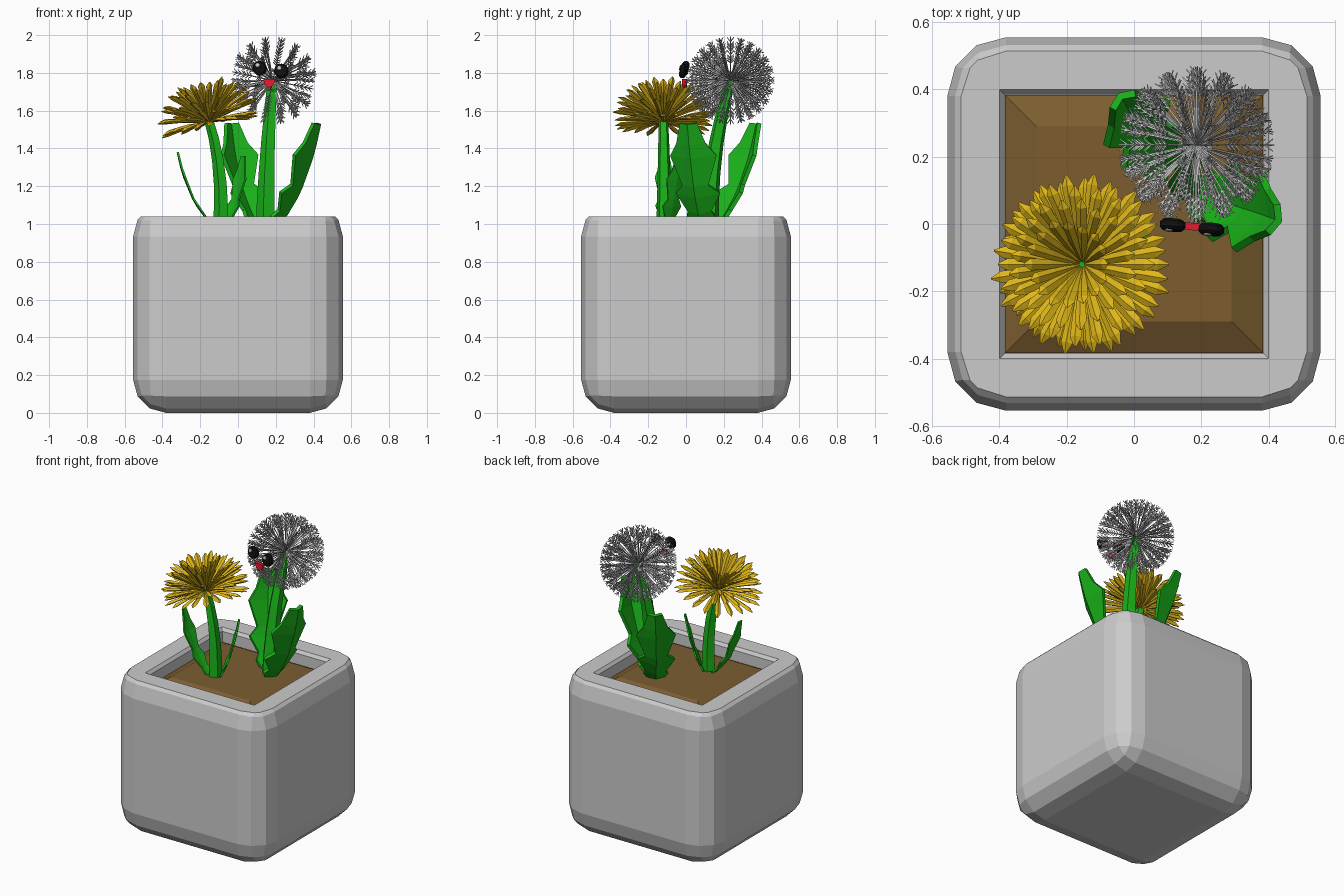
import bpy, bmesh, math, random
from mathutils import Vector, Matrix

if "Cube" in bpy.data.objects:
    bpy.data.objects.remove(bpy.data.objects["Cube"])
random.seed(4)
V = Vector

def material(name, col):
    m = bpy.data.materials.new(name)
    m.diffuse_color = (*col, 1)
    m.use_nodes = True
    m.node_tree.nodes["Principled BSDF"].inputs["Base Color"].default_value = m.diffuse_color
    return m

GREEN = material("leaf_green", (0.01, 0.45, 0.01))
YELLOW = material("petal_yellow", (0.75, 0.48, 0.01))
BROWN = material("soil_brown", (0.20, 0.11, 0.03))
BLACK = material("eye_black", (0.005, 0.005, 0.005))
RED = material("mouth_red", (0.8, 0.01, 0.03))

def finish(bm, name, mat=None):
    bmesh.ops.recalc_face_normals(bm, faces=bm.faces[:])
    me = bpy.data.meshes.new(name)
    bm.to_mesh(me)
    bm.free()
    ob = bpy.data.objects.new(name, me)
    bpy.context.collection.objects.link(ob)
    if mat:
        me.materials.append(mat)
    return ob

def tube(bm, pts, radii, n, flat=1.0, hint=V((0.01, 0.02, 1))):
    """Loft n-sided rings along pts; flat squashes the ring along its normal."""
    rings = []
    for i, p in enumerate(pts):
        d = (pts[min(i + 1, len(pts) - 1)] - pts[max(i - 1, 0)]).normalized()
        s = d.cross(hint).normalized()
        u = s.cross(d)
        rings.append([bm.verts.new(p + radii[i] * (s * math.cos(a) + u * flat * math.sin(a)))
                      for a in (2 * math.pi * k / n for k in range(n))])
    for a, b in zip(rings, rings[1:]):
        for k in range(n):
            bm.faces.new((a[k], a[(k + 1) % n], b[(k + 1) % n], b[k]))
    bm.faces.new(rings[0])
    bm.faces.new(rings[-1])

def bezier(a, b, c, t):
    return a * (1 - t) ** 2 + b * 2 * t * (1 - t) + c * t * t

# Pot: bevelled cube, sliced near the top, hollowed with a small inner lip
bm = bmesh.new()
bmesh.ops.create_cube(bm, size=1.11, matrix=Matrix.Translation((0, 0, 0.555)))
bmesh.ops.bevel(bm, geom=bm.edges[:], offset=0.175, segments=3, profile=0.5, affect='EDGES')
bmesh.ops.bisect_plane(bm, geom=bm.verts[:] + bm.edges[:] + bm.faces[:],
                       plane_co=(0, 0, 1.04), plane_no=(0, 0, 1), clear_outer=True)
outer = [e for e in bm.edges if e.is_boundary]
rings = [[bm.verts.new((x * h, y * h, z)) for x, y in ((-1, -1), (1, -1), (1, 1), (-1, 1))]
         for h, z in ((0.40, 1.04), (0.385, 1.02), (0.385, 0.9))]
for a, b in zip(rings, rings[1:]):
    for k in range(4):
        bm.faces.new((a[k], a[(k + 1) % 4], b[(k + 1) % 4], b[k]))
bm.faces.new(rings[-1])
inner = [bm.edges.get((rings[0][k], rings[0][(k + 1) % 4])) for k in range(4)]
bmesh.ops.triangle_fill(bm, edges=outer + inner, use_beauty=True, normal=(0, 0, 1))
finish(bm, "pot")

# Soil: low square mound
bm = bmesh.new()
bmesh.ops.create_cone(bm, cap_ends=True, segments=4, radius1=0.384 * 2 ** .5, radius2=0.29 * 2 ** .5, depth=0.05,
                      matrix=Matrix.Translation((0, 0, 0.975)) @ Matrix.Rotation(math.pi / 4, 4, 'Z'))
finish(bm, "soil", BROWN)

# Stems: five-sided, bending
def stem(name, a, b, c, r0, r1):
    bm = bmesh.new()
    ts = [i / 5 for i in range(6)]
    tube(bm, [bezier(a, b, c, t) for t in ts], [r0 + (r1 - r0) * t for t in ts], 5, hint=V((0, 1, 0.01)))
    finish(bm, name, GREEN)

HEAD = V((-0.155, -0.12, 1.56))
PUFF = V((0.185, 0.235, 1.76))
stem("flower_stem", V((-0.09, -0.115, 0.95)), V((-0.07, -0.115, 1.3)), HEAD, 0.045, 0.026)
stem("seed_stem", V((0.15, 0.12, 0.95)), V((0.15, 0.12, 1.35)), PUFF, 0.058, 0.028)

# Leaves: toothed blade folded along the midrib
TEETH = [(0, .30), (.14, .62), (.24, .5), (.42, .95), (.52, .55), (.76, 1), (.86, .62), (1, .35)]
def leaf(name, a, b, c, width, fold, tip, thick):
    bm = bmesh.new()
    rows = []
    side = V((c.x - a.x, c.y - a.y, 0)).cross(V((0, 0, 1))).normalized()
    for i, (t, w) in enumerate(TEETH):
        p = bezier(a, b, c, t)
        d = (bezier(a, b, c, min(t + .05, 1)) - bezier(a, b, c, max(t - .05, 0))).normalized()
        w = w * width * (tip if i == len(TEETH) - 1 else 1)
        up = side.cross(d).normalized() * fold * w
        rows.append([bm.verts.new(q) for q in (p - side * w + up, p, p + side * w + up)])
    for r, s in zip(rows, rows[1:]):
        for k in (0, 1):
            bm.faces.new((r[k], r[k + 1], s[k + 1], s[k]))
    ob = finish(bm, name, GREEN)
    mod = ob.modifiers.new("thickness", 'SOLIDIFY')
    mod.thickness = thick
    mod.offset = 0

leaf("seed_leaf_right", V((0.18, 0.09, 0.97)), V((0.35, 0.04, 1.12)), V((0.43, 0.01, 1.53)), 0.125, 0.45, 1, 0.022)
leaf("seed_leaf_back", V((0.12, 0.15, 0.97)), V((0.0, 0.30, 1.12)), V((-0.04, 0.38, 1.53)), 0.115, 0.45, 1, 0.022)
leaf("flower_leaf_left", V((-0.10, -0.11, 0.97)), V((-0.26, -0.11, 1.08)), V((-0.32, -0.11, 1.38)), 0.055, 0.1, 0.9, 0.010)
leaf("flower_leaf_right", V((-0.08, -0.10, 0.97)), V((0.0, -0.07, 1.08)), V((0.03, -0.03, 1.36)), 0.06, 0.1, 0.9, 0.010)

# Yellow flower head: layers of pointed petals around a tilted axis
tilt = Matrix.Rotation(math.radians(-13), 3, 'Y')
axis = tilt @ V((0, 0, 1))
bm = bmesh.new()
for layer, (elev, length) in enumerate(((-4, .265), (12, .275), (27, .27), (42, .26), (57, .25))):
    n = 20 if layer < 4 else 16
    for k in range(n):
        a = 2 * math.pi * (k + 0.5 * (layer % 2)) / n
        e = math.radians(elev + random.uniform(-3, 3))
        d = tilt @ V((math.cos(a) * math.cos(e), math.sin(a) * math.cos(e), math.sin(e)))
        L = length * random.uniform(.96, 1.03)
        base = HEAD - axis * 0.02
        tube(bm, [base + d * L * f + axis * h for f, h in ((.08, 0), (.55, .008), (.88, .004), (1, -.003))],
             [.006, .015, .018, .003], 4, flat=0.6, hint=axis)
finish(bm, "yellow_petals", YELLOW)

# Seed head: feathered spokes in meridians around the sideways axis
bm = bmesh.new()
roll = Matrix.Rotation(math.radians(12), 3, 'Y')
SPOKES = 24
for lat in (-66, -44, -22, 0, 22, 44, 66):
    n = SPOKES if abs(lat) < 60 else SPOKES // 2
    for k in range(n):
        a, e = 2 * math.pi * k / n, math.radians(lat)
        d = roll @ V((math.sin(e), math.cos(e) * math.cos(a), math.cos(e) * math.sin(a)))
        s = d.cross(roll @ V((1, 0, 0))).normalized()
        u = d.cross(s)
        tube(bm, [PUFF + d * .01, PUFF + d * .232], [.0035, .003], 3)
        for r in (.165, .187, .209):
            for q in (s, -s, u, -u):
                p = PUFF + d * r
                tube(bm, [p, p + d * .024 + q * .018], [.0032, .002], 3)
finish(bm, "seed_head")

# Face: two round eyes with highlights, and an open mouth
face = V((-0.1, -1, 0.15)).normalized()
def disc(name, c, r, depth, mat, seg=16, squash=1.0):
    bm = bmesh.new()
    M = Matrix.Translation(c) @ face.to_track_quat('Z', 'Y').to_matrix().to_4x4() @ Matrix.Diagonal((1, squash, 1, 1))
    bmesh.ops.create_cone(bm, cap_ends=True, segments=seg, radius1=r, radius2=r, depth=depth, matrix=M)
    bmesh.ops.bevel(bm, geom=[e for e in bm.edges if len({f.calc_area() > r * r for f in e.link_faces}) > 1],
                    offset=depth * .25, segments=1, affect='EDGES')
    finish(bm, name, mat)

for name, c in (("left", V((0.115, -0.003, 1.825))), ("right", V((0.230, -0.016, 1.81)))):
    disc(name + "_eye", c, 0.038, 0.032, BLACK)
    disc(name + "_eye_highlight", c + face * .016 + V((-.010, 0, .014)), 0.012, 0.006, None, 10)

# Mouth: half disc, flat edge up
bm = bmesh.new()
fs = [bm.verts.new((0.166 + .031 * math.cos(a), -0.008 + y - .003 * math.cos(a), 1.768 + .045 * math.sin(a)))
      for y in (-.010, .012) for a in (math.pi + math.pi * i / 8 for i in range(9))]
bm.faces.new(fs[:9])
bm.faces.new(fs[9:])
for i in range(9):
    j = (i + 1) % 9
    bm.faces.new((fs[i], fs[j], fs[9 + j], fs[9 + i]))
finish(bm, "mouth", RED)
